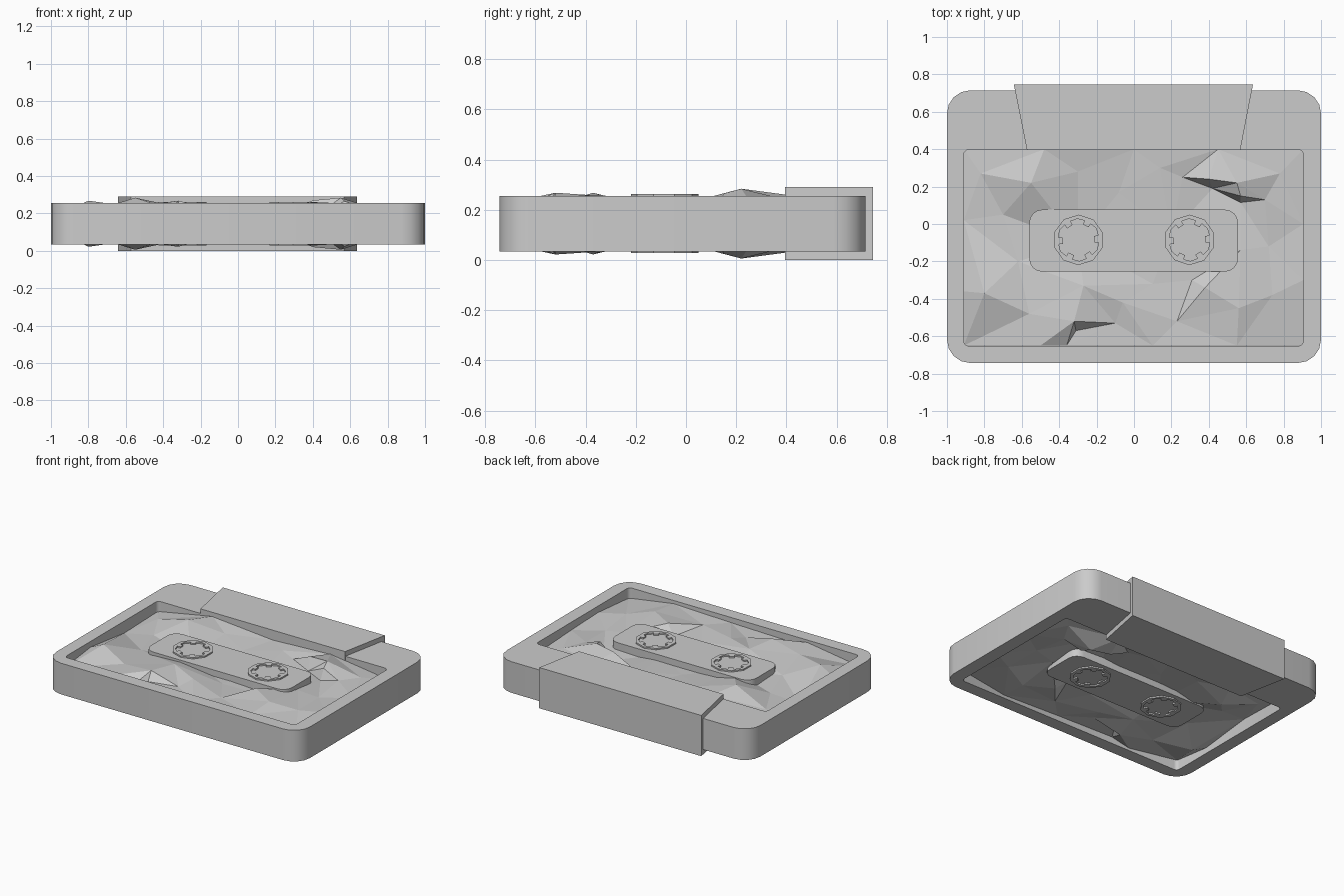
import bpy, bmesh
from math import sin, cos, pi, radians
from mathutils import Vector
from mathutils.geometry import delaunay_2d_cdt

if "Cube" in bpy.data.objects:
    bpy.data.objects.remove(bpy.data.objects["Cube"])

MID = 0.145  # plane of symmetry between the two faces


def rounded(x0, x1, y0, y1, r, n):
    pts = []
    for i, (cx, cy) in enumerate([(x1 - r, y1 - r), (x0 + r, y1 - r), (x0 + r, y0 + r), (x1 - r, y0 + r)]):
        for k in range(n + 1):
            a = pi / 2 * (i + k / n)
            pts.append((cx + r * cos(a), cy + r * sin(a)))
    return pts


def finish(name, bm, mirror=False, smooth=True):
    me = bpy.data.meshes.new(name)
    bm.to_mesh(me)
    bm.free()
    ob = bpy.data.objects.new(name, me)
    ob.location.z = MID
    bpy.context.collection.objects.link(ob)
    if mirror:
        m = ob.modifiers.new("other_face", 'MIRROR')
        m.use_axis = (False, False, True)
        m.use_mirror_merge = False
    if smooth:
        bpy.ops.object.select_all(action='DESELECT')
        ob.select_set(True)
        bpy.context.view_layer.objects.active = ob
        bpy.ops.object.shade_smooth_by_angle(angle=radians(32))
    return ob


def prism(name, loops, z0, z1, mirror=False, smooth=True):
    """Extrude an outline (plus optional hole outline) between two heights."""
    bm = bmesh.new()
    edges = []
    for loop in loops:
        vs = [bm.verts.new((x, y, z0 - MID)) for x, y in loop]
        edges += [bm.edges.new((vs[i - 1], vs[i])) for i in range(len(vs))]
    bmesh.ops.triangle_fill(bm, edges=edges, use_beauty=True)
    res = bmesh.ops.extrude_face_region(bm, geom=bm.faces[:], use_keep_orig=True)
    top = [g for g in res["geom"] if isinstance(g, bmesh.types.BMVert)]
    bmesh.ops.translate(bm, verts=top, vec=(0, 0, z1 - z0))
    bmesh.ops.recalc_face_normals(bm, faces=bm.faces[:])
    return finish(name, bm, mirror, smooth)


# Outer shell with rectangular window
prism("shell_frame", [rounded(-1, 1, -0.743, 0.715, 0.125, 4),
                      rounded(-0.91, 0.905, -0.652, 0.397, 0.025, 3)], 0.034, 0.256)

# Thick flared block along the back edge
prism("head_block", [[(-0.572, 0.395), (0.568, 0.395), (0.636, 0.745), (-0.642, 0.745)]], 0, 0.29, smooth=False)

# Central plate
prism("reel_plate", [rounded(-0.56, 0.556, -0.255, 0.077, 0.07, 4)], 0.038, 0.252)

# Toothed hub rings
for side, cx in (("left", -0.297), ("right", 0.297)):
    cy = -0.085
    outer = [(cx + 0.135 * cos(2 * pi * k / 10 + 0.3), cy + 0.135 * sin(2 * pi * k / 10 + 0.3)) for k in range(10)]
    inner = []
    for t in range(6):
        a = t * pi / 3 + 0.05
        for da, r in ((-0.17, 0.108), (-0.2, 0.086), (0.2, 0.086), (0.17, 0.108), (0.52, 0.113)):
            inner.append((cx + r * cos(a + da), cy + r * sin(a + da)))
    prism(side + "_hub", [outer, inner], 0.246, 0.262, mirror=True, smooth=False)

# Crumpled faceted filling: rim points, then ridges and hollows
rim = [(-0.91, 0.40, .18), (-0.48, 0.40, .26), (0, 0.40, .22), (0.45, 0.40, .24), (0.905, 0.40, .18),
       (0.905, 0, .20), (0.905, -0.30, .21), (0.905, -0.65, .18), (0.55, -0.65, .235), (0.1, -0.65, .22),
       (-0.36, -0.65, .21), (-0.5, -0.65, .24), (-0.91, -0.65, .18), (-0.91, -0.36, .215), (-0.91, 0.02, .17)]
inside = [(-0.82, 0.27, .20), (-0.55, 0.22, .284), (-0.3, 0.28, .23), (-0.08, 0.17, .21), (0.14, 0.3, .22),
          (0.26, 0.25, .21), (0.40, 0.24, .27), (0.55, 0.22, .284), (0.57, 0.15, .265), (0.7, 0.13, .22),
          (0.57, 0.115, .19), (0.42, 0.19, .19), (0.78, 0.27, .21), (-0.7, 0.05, .20), (0.72, -0.12, .20),
          (-0.8, -0.37, .268), (-0.62, -0.2, .21), (-0.56, -0.48, .235), (-0.06, -0.42, .24),
          (-0.32, -0.52, .268), (-0.31, -0.57, .21), (-0.1, -0.53, .215), (0.23, -0.52, .22),
          (0.31, -0.30, .20), (0.38, -0.34, .26), (0.57, -0.14, .22), (0.56, -0.45, .255), (0.74, -0.38, .215),
          (0.1, -0.32, .21), (-0.3, -0.1, .20), (0.2, -0.05, .20), (-0.27, -0.33, .255)]
pts = rim + inside
co, _, faces, orig, _, _ = delaunay_2d_cdt([Vector(p[:2]) for p in pts], [],
                                          [list(range(len(rim) - 1, -1, -1))], 1, 1e-5)
bm = bmesh.new()
vs = [bm.verts.new((c.x, c.y, pts[o[0]][2] - MID)) for c, o in zip(co, orig)]
for f in faces:
    face = bm.faces.new([vs[i] for i in f])
    face.normal_update()
    if face.normal.z < 0:
        face.normal_flip()
finish("crumpled_filling", bm, mirror=True, smooth=False)
